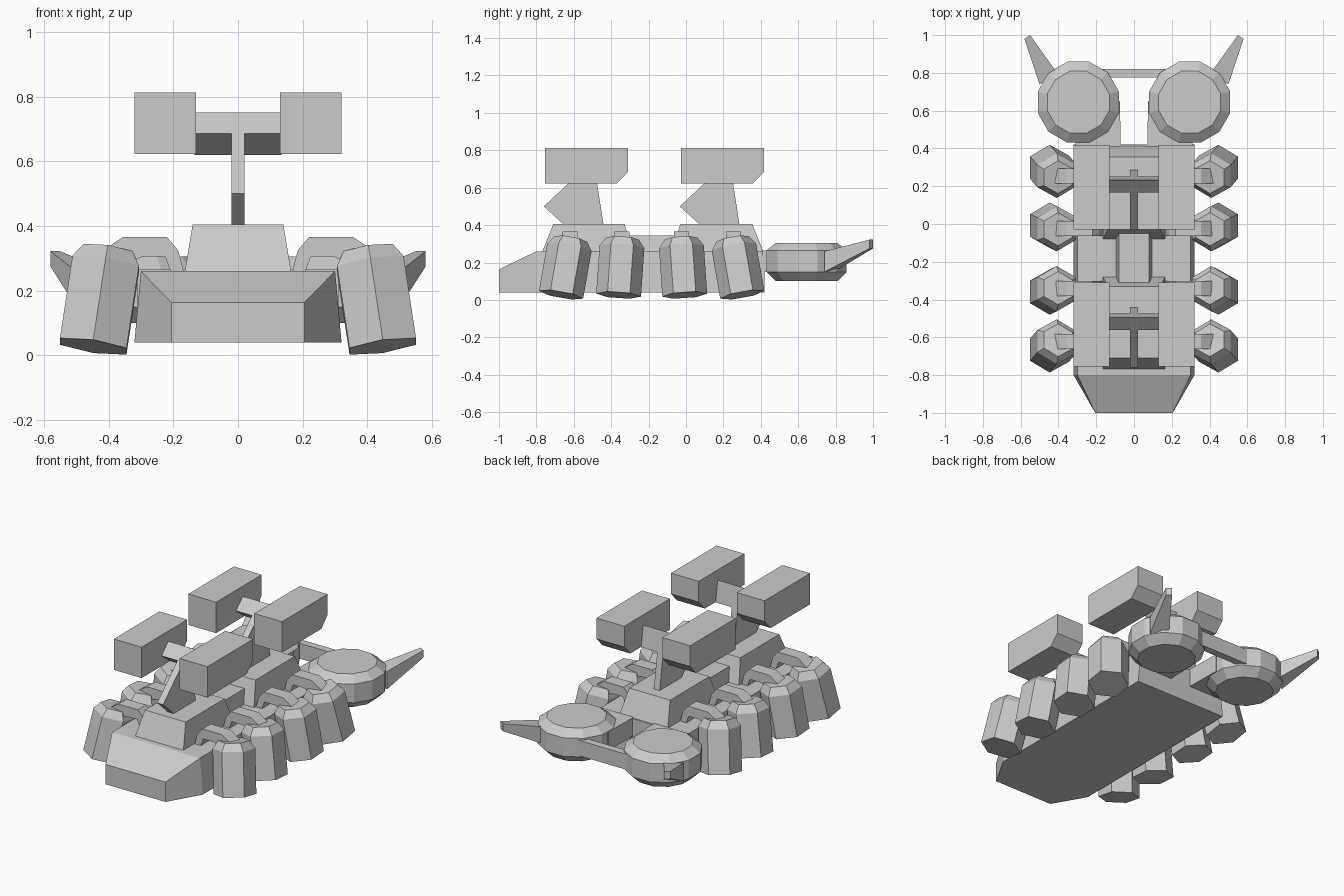
import bpy, bmesh, math
from mathutils import Vector, Matrix

if "Cube" in bpy.data.objects:
    bpy.data.objects.remove(bpy.data.objects["Cube"])

grey = bpy.data.materials.new("hull grey")
grey.diffuse_color = (0.6, 0.6, 0.6, 1)
grey.use_nodes = True
grey.node_tree.nodes["Principled BSDF"].inputs["Base Color"].default_value = grey.diffuse_color


def finish(name, bm):
    bmesh.ops.recalc_face_normals(bm, faces=bm.faces)
    me = bpy.data.meshes.new(name)
    bm.to_mesh(me)
    bm.free()
    me.materials.append(grey)
    ob = bpy.data.objects.new(name, me)
    bpy.context.collection.objects.link(ob)
    return ob


def loft(name, rings, matrix=None):
    """Join equal-sized rings of points into a closed solid."""
    bm = bmesh.new()
    vs = [[bm.verts.new(p) for p in r] for r in rings]
    n = len(rings[0])
    for a, b in zip(vs, vs[1:]):
        for i in range(n):
            j = (i + 1) % n
            bm.faces.new((a[i], a[j], b[j], b[i]))
    bm.faces.new(vs[0])
    bm.faces.new(vs[-1])
    if matrix:
        bm.transform(matrix)
    return finish(name, bm)


def rect(x0, x1, y0, y1, z):
    return [(x0, y0, z), (x1, y0, z), (x1, y1, z), (x0, y1, z)]


def side_profile(name, pts, x0, x1, dy=0):
    return loft(name, [[(x, y + dy, z) for y, z in pts] for x in (x0, x1)])


def lathe(name, prof, n, phase, matrix):
    return loft(name, [[(r * math.cos(phase + 2 * math.pi * i / n),
                         r * math.sin(phase + 2 * math.pi * i / n), z)
                        for i in range(n)] for r, z in prof], matrix)


# Hull with slightly leaning sides and a wedge nose
loft("hull", [[(-w, y, .04), (w, y, .04), (t, y, h), (-t, y, h)]
              for y, w, t, h in ((-1, .205, .205, .163),
                                 (-.8, .32, .30, .26), (.42, .32, .30, .26))])

# Two deck housings joined by a lower spine
for name, a, b, c, d in (("front_housing", -.77, -.28, -.71, -.33),
                         ("rear_housing", -.08, .415, -.03, .355)):
    loft(name, [rect(-.165, .165, a, b, .255), rect(-.14, .14, c, d, .405)])
loft("deck_spine", [rect(-.095, .095, -.34, -.02, .255),
                    rect(-.08, .08, -.34, -.02, .345)])

# Swept masts carrying a crossbar and twin pods
for tag, dy in (("front", 0), ("rear", .727)):
    side_profile(tag + "_mast", [(-.76, .50), (-.495, .75), (-.44, .395), (-.645, .395)],
                 -.02, .02, dy)
    side_profile(tag + "_crossbar", [(-.56, .685), (-.495, .75), (-.475, .62)],
                 -.135, .135, dy)
    for s in (-1, 1):
        side_profile(tag + "_launcher_pod",
                     [(-.755, .622), (-.755, .813), (-.31, .813), (-.31, .685), (-.37, .622)],
                     s * .13, s * .32, dy)

for s in (-1, 1):
    # Splayed six-sided feet
    for y, tilt in ((-.642, -10), (-.35, -4), (-.017, 4), (.275, 10)):
        m = (Matrix.Translation((s * .425, y, .175))
             @ Matrix.Rotation(math.radians(-tilt), 4, 'X').inverted().inverted()
             @ Matrix.Rotation(math.radians(-8.5 * s), 4, 'Y'))
        m = (Matrix.Translation((s * .425, y, .175))
             @ Matrix.Rotation(math.radians(tilt), 4, 'X')
             @ Matrix.Rotation(math.radians(-8.5 * s), 4, 'Y'))
        lathe("foot", [(.12, -.151), (.12, .11), (.088, .155)], 6, math.pi / 6, m)
        # Arched brackets from the deck to the feet
        arch = [(.165, .25), (.185, .325), (.22, .366), (.355, .366), (.44, .31),
                (.40, .26), (.295, .305), (.225, .305), (.205, .25)]
        yb = -.18 + (y + .18) * .955
        bm = bmesh.new()
        rings = [[bm.verts.new((s * x, yb + k * .04, z)) for x, z in arch] for k in (-1, 1)]
        for r in rings:
            bm.faces.new(r)
        for i in range(len(arch)):
            j = (i + 1) % len(arch)
            bm.faces.new((rings[0][i], rings[0][j], rings[1][j], rings[1][i]))
        finish("foot_bracket", bm)

    # Tail discs with bevelled rims
    lathe("tail_disc", [(.17, .10), (.222, .15), (.222, .265), (.17, .305)], 12,
          math.pi / 12, Matrix.Translation((s * .295, .645, 0)))
    # Tapered arm from the hull to each disc
    loft("disc_arm", [[(s * x, y, z) for x, y in
                       ((.07, .41), (.31, .41), (.31, .62), (.075, .65))]
                      for z in (.15, .265)])
    # Swept horns
    loft("tail_horn", [
        [(s * .40, .79, .15), (s * .50, .74, .15), (s * .50, .74, .26), (s * .40, .79, .26)],
        [(s * .55, 1, .275), (s * .58, .98, .275), (s * .58, .98, .322), (s * .55, 1, .322)]])

# Bar between the discs
loft("disc_link_bar", [rect(-.22, .22, .775, .82, .16), rect(-.22, .22, .775, .82, .255)])
